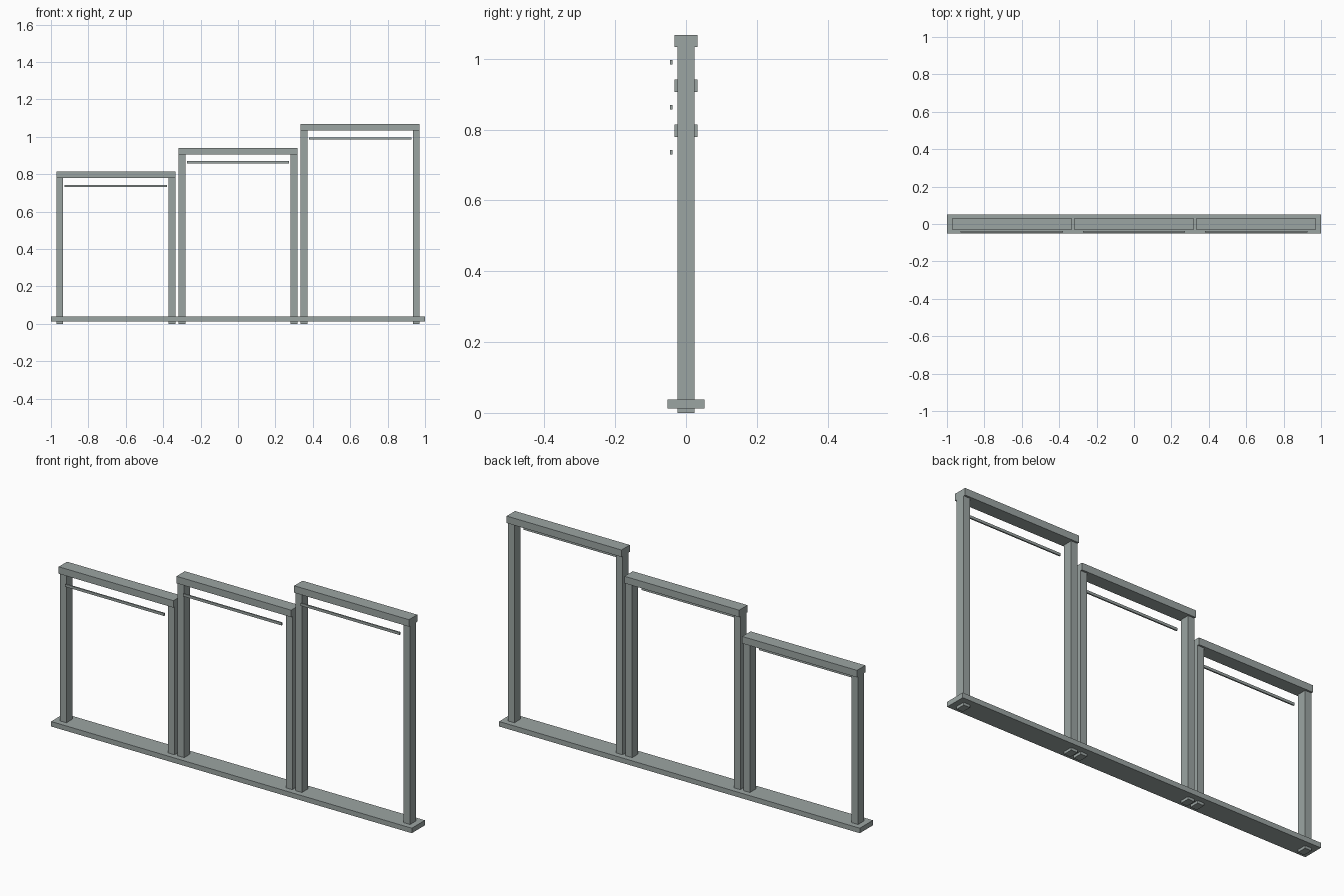
import bpy

default = bpy.data.objects.get("Cube")
if default:
    bpy.data.objects.remove(default, do_unlink=True)

steel = bpy.data.materials.new("grey_steel")
steel.use_nodes = True
colour = (0.33, 0.375, 0.365, 1)
steel.diffuse_color = colour
steel.node_tree.nodes["Principled BSDF"].inputs["Base Color"].default_value = colour


def box(name, x, y, z):
    """Box from (min, max) pairs on each axis."""
    bpy.ops.mesh.primitive_cube_add(size=1, location=[sum(a) / 2 for a in (x, y, z)])
    ob = bpy.context.object
    ob.name = name
    ob.scale = [a[1] - a[0] for a in (x, y, z)]
    bpy.ops.object.transform_apply(location=False, rotation=False, scale=True)
    ob.data.materials.append(steel)
    return ob


HALF = 0.318     # half width of one frame
POST = 0.036     # post width
BEAM = 0.035     # beam height
ROD = 0.274      # half length of a rod

# Base plate, with the posts passing through it
box("base_plate", (-1, 1), (-0.052, 0.052), (0.013, 0.038))

# Three frames, rising from right to left
frames = (("right", -0.653, 0.814), ("middle", 0, 0.941), ("left", 0.653, 1.068))
for name, cx, top in frames:
    under = top - BEAM
    box(name + "_top_beam", (cx - HALF, cx + HALF), (-0.033, 0.033), (under, top))
    for side, s in (("right", -1), ("left", 1)):
        edges = sorted((cx + s * HALF, cx + s * (HALF - POST)))
        box(f"{name}_frame_{side}_post", edges, (-0.024, 0.024), (0, under))
    # Thin hanging rod just in front of the frame
    box(name + "_rod", (cx - ROD, cx + ROD), (-0.045, -0.038), (top - 0.084, top - 0.071))
